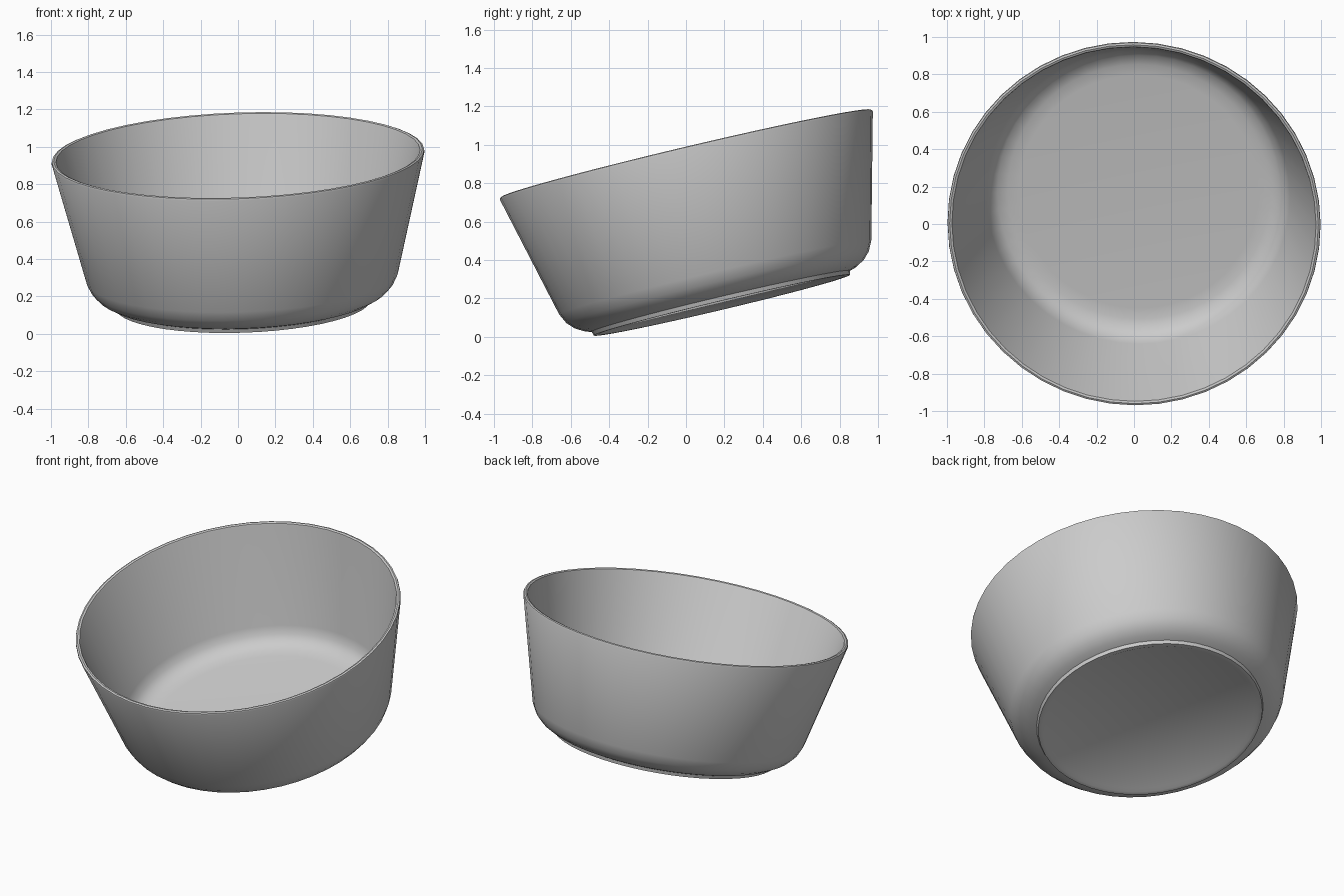
import bpy, bmesh, math
from mathutils import Vector

if "Cube" in bpy.data.objects:
    bpy.data.objects.remove(bpy.data.objects["Cube"])

SEGMENTS = 48

# Half section (radius, height): underside, foot, outer wall, rolled rim, inner wall, floor
PROFILE = [
    (0.0, 0.012), (0.64, 0.012), (0.66, 0.0), (0.685, 0.0), (0.692, 0.022),
    (0.73, 0.034), (0.775, 0.060), (0.81, 0.097), (0.836, 0.150),
    (0.998, 0.800), (0.996, 0.810), (0.986, 0.814), (0.974, 0.810), (0.970, 0.800),
    (0.812, 0.165), (0.790, 0.115), (0.755, 0.080), (0.70, 0.062), (0.64, 0.058),
    (0.0, 0.058),
]


def lathe(name, profile, segments):
    """Revolve a half section around z."""
    bm = bmesh.new()
    verts = [bm.verts.new((r, 0, z)) for r, z in profile]
    edges = [bm.edges.new(pair) for pair in zip(verts, verts[1:])]
    bmesh.ops.spin(bm, geom=verts + edges, cent=(0, 0, 0), axis=(0, 0, 1),
                   angle=math.tau, steps=segments, use_merge=True)
    bmesh.ops.remove_doubles(bm, verts=bm.verts, dist=0.0005)
    bmesh.ops.recalc_face_normals(bm, faces=bm.faces)
    mesh = bpy.data.meshes.new(name)
    bm.to_mesh(mesh)
    bm.free()
    obj = bpy.data.objects.new(name, mesh)
    bpy.context.collection.objects.link(obj)
    return obj


# Bowl, smooth shaded with crisp foot edge
bowl = lathe("bowl", PROFILE, SEGMENTS)
bpy.context.view_layer.objects.active = bowl
bowl.select_set(True)
bpy.ops.object.shade_smooth_by_angle(angle=math.radians(40))

# Tilt towards the front, with a slight lean to the left
axis = Vector((-0.035, -0.237, 1)).normalized()
bowl.rotation_mode = 'QUATERNION'
bowl.rotation_quaternion = Vector((0, 0, 1)).rotation_difference(axis)
bowl.location = Vector((0, 0, 0.952)) - axis * 0.81
